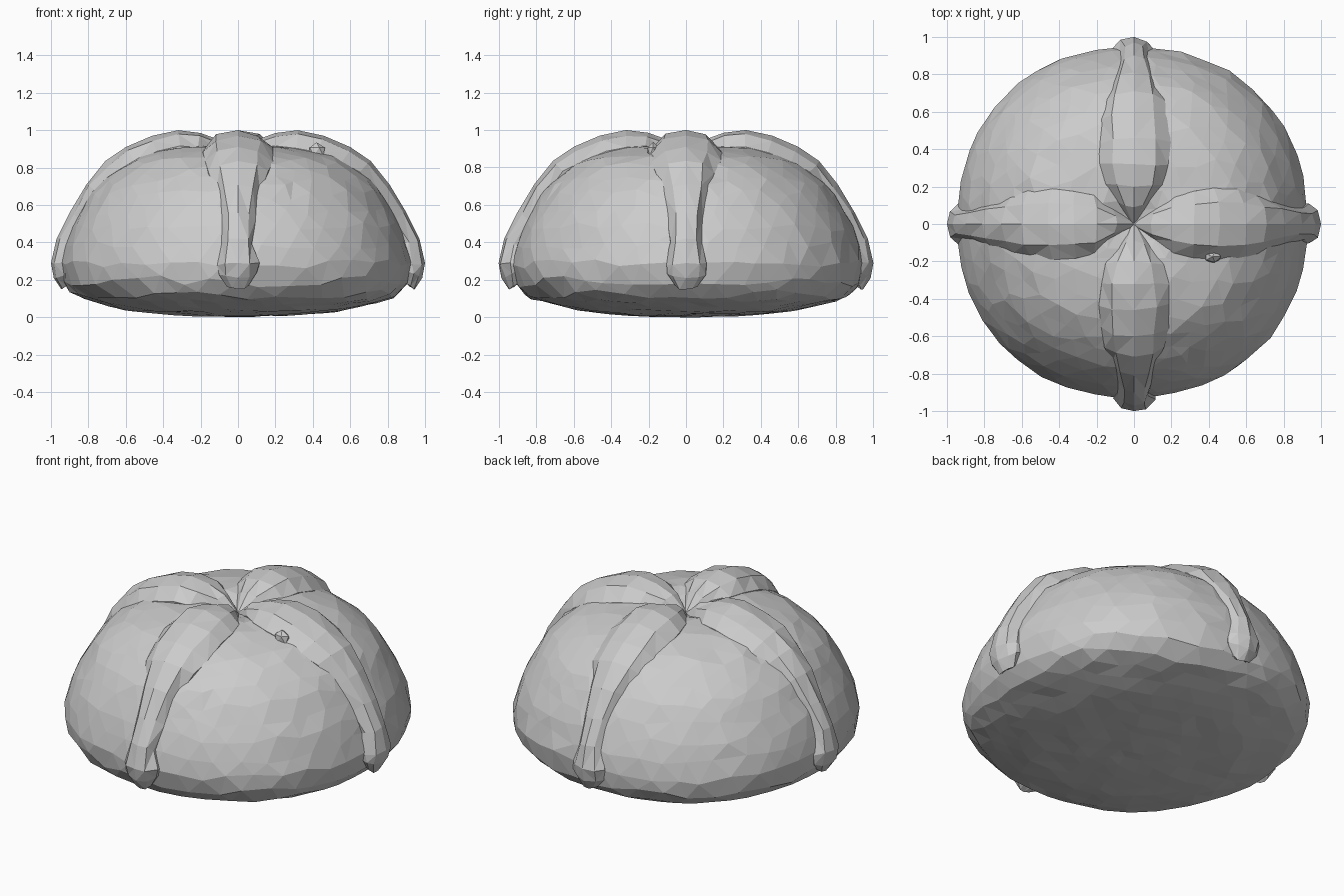
import bpy, bmesh, math, random
from mathutils import Vector

if "Cube" in bpy.data.objects:
    bpy.data.objects.remove(bpy.data.objects["Cube"])

random.seed(4)


def jitter(a):
    return Vector([random.uniform(-a, a) for _ in range(3)])


def finish(bm, name):
    bmesh.ops.recalc_face_normals(bm, faces=bm.faces)
    mesh = bpy.data.meshes.new(name)
    bm.to_mesh(mesh)
    bm.free()
    ob = bpy.data.objects.new(name, mesh)
    bpy.context.collection.objects.link(ob)
    return ob


def along(profile, t):
    """Point at fraction t of the length of a 2D polyline."""
    pts = [Vector(p) for p in profile]
    lens = [(b - a).length for a, b in zip(pts, pts[1:])]
    d = t * sum(lens)
    for a, b, l in zip(pts, pts[1:], lens):
        if d <= l:
            return a.lerp(b, d / l)
        d -= l
    return pts[-1]


# Bread body: faceted sphere remapped onto a domed profile (radius, z)
PROFILE = [(0, .85), (.2, .915), (.4, .905), (.6, .845), (.78, .70), (.90, .5),
           (.965, .32), (.965, .22), (.925, .14), (.86, .10), (.6, .035), (.3, .01), (0, 0)]
bm = bmesh.new()
bmesh.ops.create_icosphere(bm, subdivisions=4, radius=1)
for v in bm.verts:
    v.co = (v.co + jitter(.03)).normalized()
    ang = math.atan2(v.co.y, v.co.x)
    r, z = along(PROFILE, math.acos(max(-1, min(1, v.co.z))) / math.pi)
    # slight bulge between the strips, and a little lopsidedness
    r *= .985 - .012 * math.cos(4 * ang) - .015 * math.cos(ang + math.pi / 4)
    v.co = Vector((r * math.cos(ang), r * math.sin(ang), z)) + jitter(.005)
    v.co.z = max(0, v.co.z)
finish(bm, "bread_body")

# Dough strips: rings along a crest line (radius, z, half width, depth)
CREST = [(.0, .86, .015, .03), (.09, .945, .085, .08), (.2, .985, .16, .11),
         (.32, 1.0, .19, .13), (.46, .97, .20, .13), (.6, .91, .19, .13),
         (.71, .835, .165, .12), (.81, .71, .13, .11), (.90, .56, .098, .10),
         (.97, .42, .085, .09), (1.0, .29, .115, .09), (.985, .21, .11, .08),
         (.945, .15, .06, .04)]
SIDES = 10


def strip(name, turn):
    bm = bmesh.new()
    rings = []
    for i, (r, z, w, d) in enumerate(CREST):
        a, b = CREST[max(0, i - 1)], CREST[min(len(CREST) - 1, i + 1)]
        n = Vector((a[1] - b[1], 0, b[0] - a[0])).normalized()
        if i == 0:
            n = Vector((0, 0, 1))
        mid = Vector((r, 0, z)) - n * d
        ring = []
        for k in range(SIDES):
            t = 2 * math.pi * k / SIDES
            p = mid + n * (d * math.cos(t)) + Vector((0, w * math.sin(t), 0))
            if k and i:
                p += jitter(.008)
                p.x = min(p.x, 1)
            c, s = math.cos(turn), math.sin(turn)
            ring.append(bm.verts.new((p.x * c - p.y * s, p.x * s + p.y * c, p.z)))
        rings.append(ring)
    for a, b in zip(rings, rings[1:]):
        for k in range(SIDES):
            j = (k + 1) % SIDES
            bm.faces.new((a[k], a[j], b[j], b[k]))
    bm.faces.new(rings[0])
    bm.faces.new(rings[-1])
    bmesh.ops.triangulate(bm, faces=bm.faces)
    finish(bm, name)


for i, side in enumerate(("right", "back", "left", "front")):
    strip("dough_strip_" + side, i * math.pi / 2)

# Small crust bump beside the right strip
bm = bmesh.new()
bmesh.ops.create_icosphere(bm, subdivisions=1, radius=1)
for v in bm.verts:
    v.co = Vector((v.co.x * .05, v.co.y * .035, v.co.z * .05)) + Vector((.42, -.175, .885))
finish(bm, "crust_bump")
